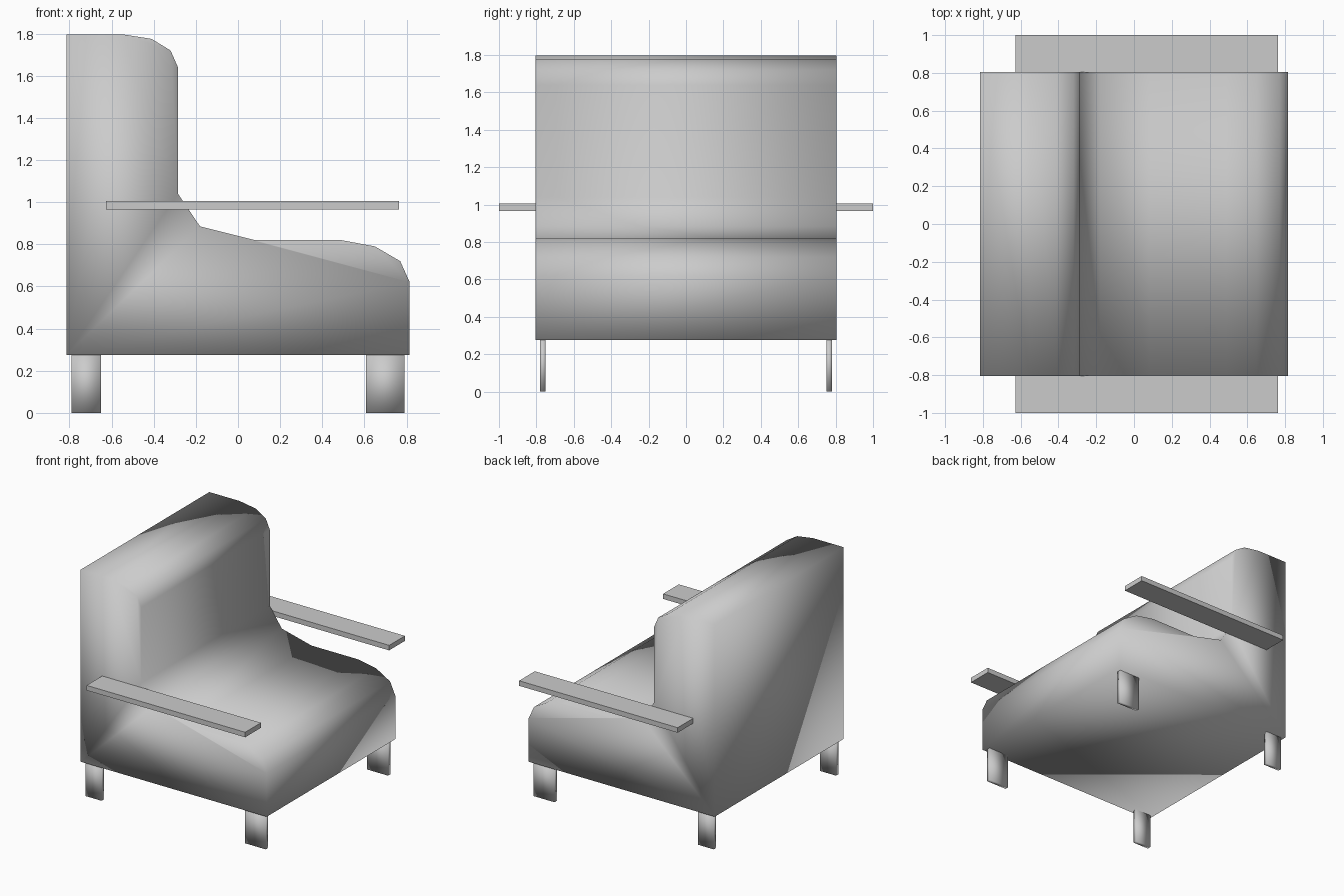
import bpy, bmesh
from mathutils import Vector

if "Cube" in bpy.data.objects:
    bpy.data.objects.remove(bpy.data.objects["Cube"])


def finish(name, bm, smooth=False):
    bmesh.ops.recalc_face_normals(bm, faces=bm.faces[:])
    for f in bm.faces:
        f.smooth = smooth
    me = bpy.data.meshes.new(name)
    bm.to_mesh(me)
    bm.free()
    ob = bpy.data.objects.new(name, me)
    bpy.context.collection.objects.link(ob)
    return ob


def box(name, x, y, z, smooth=False):
    """Box from (min, max) ranges."""
    bm = bmesh.new()
    bmesh.ops.create_cube(bm, size=1)
    for v in bm.verts:
        v.co = Vector([(r[0] + r[1]) / 2 + c * (r[1] - r[0])
                       for c, r in zip(v.co, (x, y, z))])
    return finish(name, bm, smooth)


# Upholstered seat and backrest: one side profile, swept across the width
profile = [(-0.815, 0.275), (0.815, 0.275), (0.815, 0.62), (0.77, 0.72),
           (0.65, 0.79), (0.49, 0.82), (0.08, 0.82), (-0.18, 0.885),
           (-0.285, 1.04), (-0.285, 1.64), (-0.32, 1.72), (-0.41, 1.775),
           (-0.55, 1.797), (-0.815, 1.797)]
half = 0.805
bm = bmesh.new()
face = bm.faces.new([bm.verts.new((x, -half, z)) for x, z in profile])
ext = bmesh.ops.extrude_face_region(bm, geom=[face], use_keep_orig=True)
bmesh.ops.translate(bm, vec=(0, 2 * half, 0),
                    verts=[g for g in ext["geom"] if isinstance(g, bmesh.types.BMVert)])
finish("seat_and_backrest", bm, smooth=True)

# Flat armrests and plate legs on both sides
for s, side in ((-1, "near"), (1, "far")):
    box(side + "_armrest", (-0.627, 0.763), sorted((s * 0.803, s * 1.0)), (0.965, 1.005))
    for end, xr in (("back", (-0.79, -0.65)), ("seat_end", (0.607, 0.79))):
        box(f"{side}_{end}_leg", xr, sorted((s * 0.75, s * 0.78)), (0, 0.28), True)
